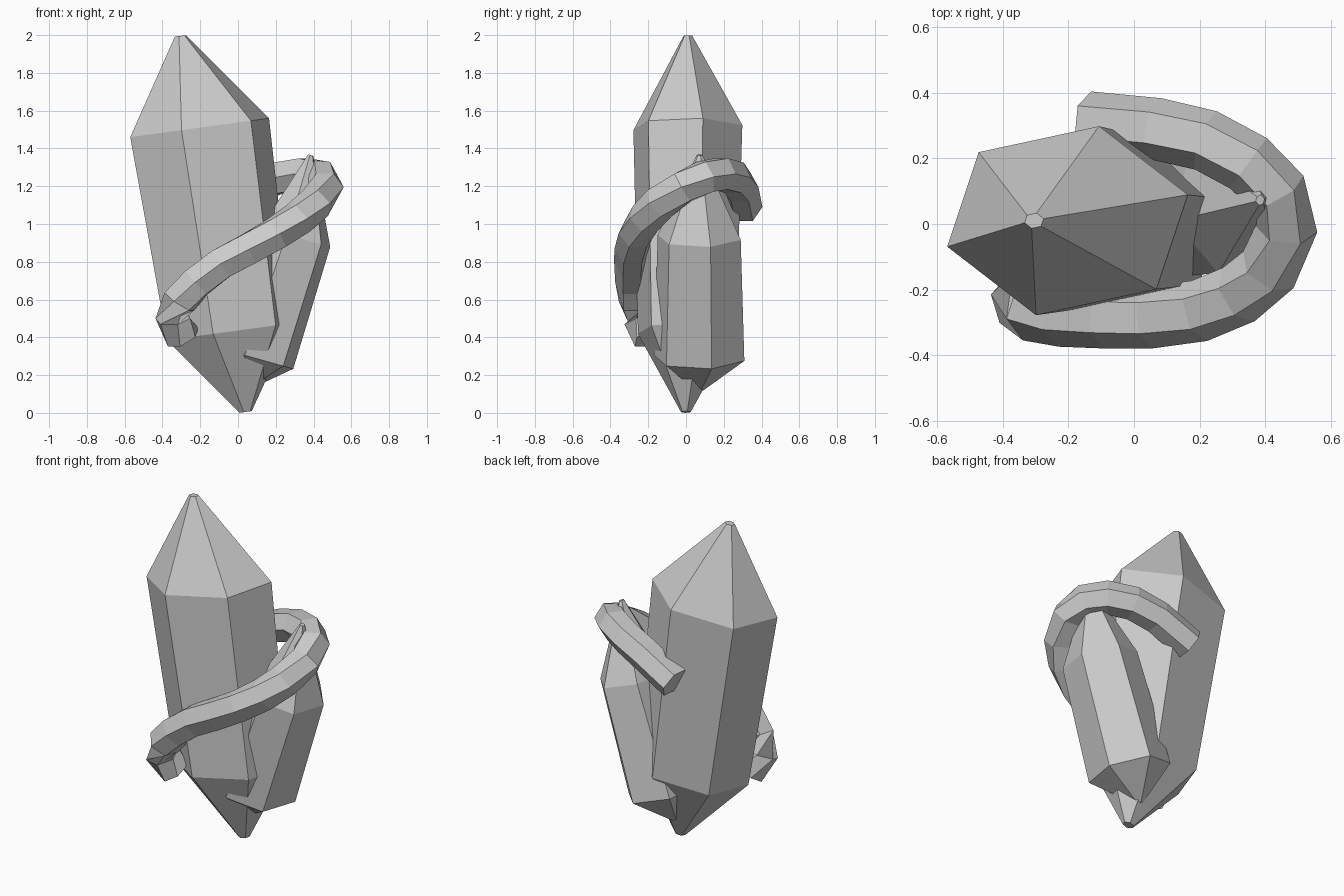
import bpy, bmesh, math
from mathutils import Vector

cube = bpy.data.objects.get("Cube")
if cube:
    bpy.data.objects.remove(cube, do_unlink=True)

SIDES = 6
TURN = math.radians(15.4)

stone = bpy.data.materials.new("grey_stone")
stone.use_nodes = True
GREY = (0.6, 0.6, 0.6, 1)
stone.diffuse_color = GREY
stone.node_tree.nodes["Principled BSDF"].inputs["Base Color"].default_value = GREY


def loft(name, rings):
    """Skin a list of equal rings and close both ends."""
    bm = bmesh.new()
    loops = [[bm.verts.new(p) for p in ring] for ring in rings]
    for a, b in zip(loops, loops[1:]):
        for i in range(SIDES):
            j = (i + 1) % SIDES
            bm.faces.new((a[i], a[j], b[j], b[i]))
    bm.faces.new(loops[0][::-1])
    bm.faces.new(loops[-1])
    bmesh.ops.recalc_face_normals(bm, faces=bm.faces)
    mesh = bpy.data.meshes.new(name)
    bm.to_mesh(mesh)
    bm.free()
    mesh.materials.append(stone)
    obj = bpy.data.objects.new(name, mesh)
    bpy.context.collection.objects.link(obj)
    return obj


def tilted_ring(center, rx, ry, slope):
    """Six points around a centre, rising along x by the slope."""
    c = Vector(center)
    points = []
    for i in range(SIDES):
        a = TURN + math.tau * i / SIDES
        dx = rx * math.cos(a)
        points.append(c + Vector((dx, ry * math.sin(a), slope * dx)))
    return points


# Large crystal: blunt tip, waist, shoulder, blunt tip
loft("large_crystal", [
    tilted_ring((0.04, 0, 0.005), 0.034, 0.027, 0.14),
    tilted_ring((-0.045, 0.005, 0.43), 0.343, 0.268, 0.136),
    tilted_ring((-0.203, 0.01, 1.51), 0.381, 0.298, 0.136),
    tilted_ring((-0.305, 0.01, 1.996), 0.03, 0.024, 0.1),
])

# Small crystal leaning the other way
loft("small_crystal", [
    tilted_ring((0.02, 0.07, 0.12), 0.02, 0.022, -0.28),
    tilted_ring((0.09, 0.07, 0.29), 0.21, 0.247, -0.28),
    tilted_ring((0.305, 0.07, 0.93), 0.19, 0.227, -0.28),
    tilted_ring((0.385, 0.073, 1.365), 0.014, 0.016, -0.28),
])

# Band spiralling up around both crystals
path = [Vector(p) for p in (
    (-.29, -.19, .40), (-.345, -.24, .50), (-.31, -.265, .59),
    (-.22, -.28, .69), (-.09, -.285, .79), (.05, -.285, .865),
    (.2, -.265, .95), (.32, -.215, 1.03), (.41, -.14, 1.11),
    (.465, -.015, 1.195), (.435, .1, 1.25), (.35, .185, 1.265),
    (.22, .255, 1.245), (.07, .29, 1.195), (-.14, .31, 1.09))]
RADIUS = 0.095
rings = []
for i, p in enumerate(path):
    along = (path[min(i + 1, len(path) - 1)] - path[max(i - 1, 0)]).normalized()
    out = along.cross(Vector((0, 0, 1))).normalized()
    up = out.cross(along)
    rings.append([p + RADIUS * (out * math.cos(a) + up * math.sin(a))
                  for a in (math.tau * k / SIDES for k in range(SIDES))])
loft("spiral_band", rings)
